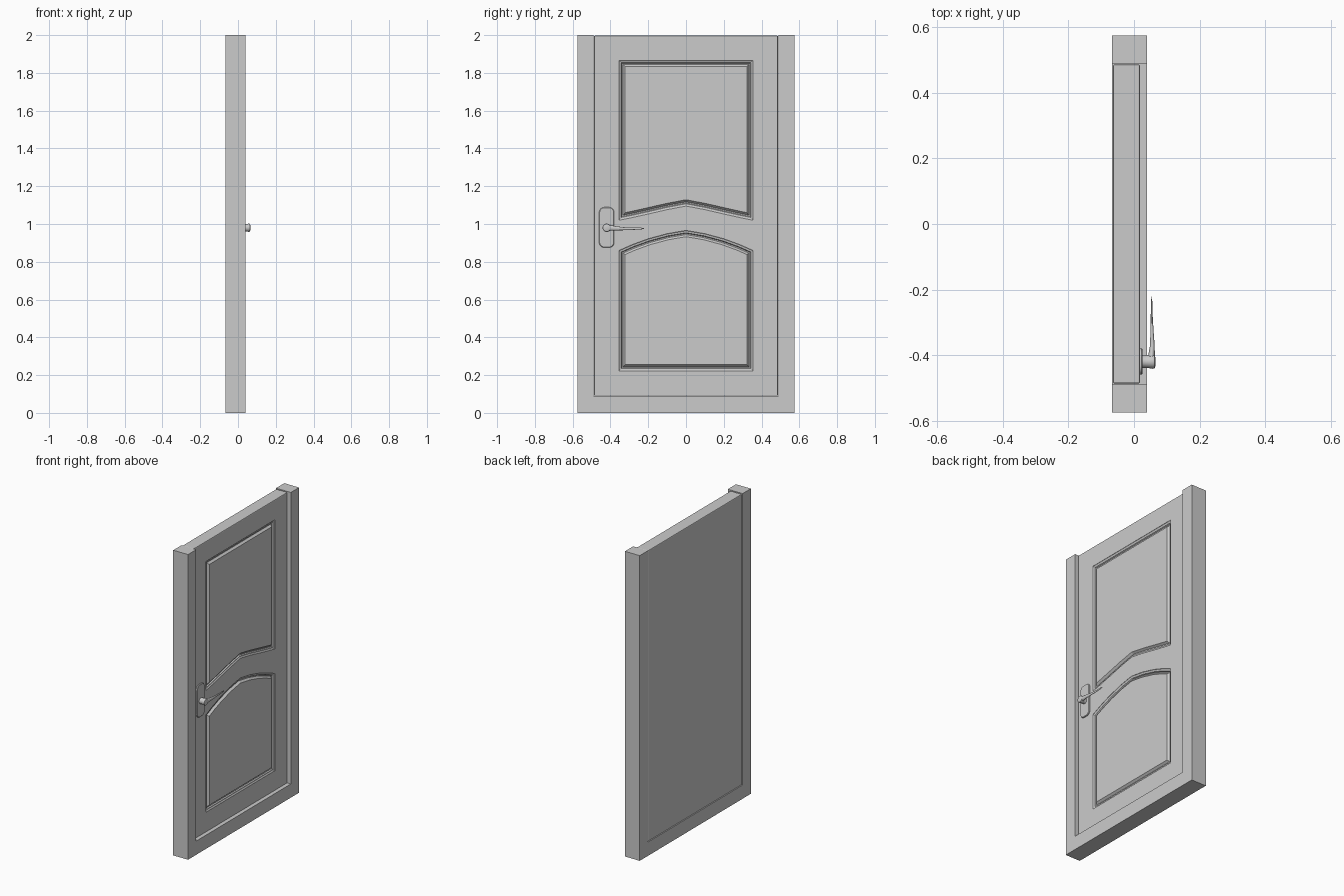
import bpy, bmesh, math
from mathutils import Vector

if "Cube" in bpy.data.objects:
    bpy.data.objects.remove(bpy.data.objects["Cube"])

FACE = 0.018  # x of the door's front face


def finish(bm, name, smooth=False):
    bmesh.ops.recalc_face_normals(bm, faces=bm.faces)
    me = bpy.data.meshes.new(name)
    bm.to_mesh(me)
    bm.free()
    ob = bpy.data.objects.new(name, me)
    bpy.context.collection.objects.link(ob)
    if smooth:
        bpy.ops.object.select_all(action='DESELECT')
        ob.select_set(True)
        bpy.context.view_layer.objects.active = ob
        bpy.ops.object.shade_smooth_by_angle(angle=math.radians(40))
    return ob


def loft(name, rings, smooth=False, closed=False):
    """Skin a list of point rings; cap the ends or join last to first."""
    bm = bmesh.new()
    vs = [[bm.verts.new(p) for p in r] for r in rings]
    pairs = list(zip(vs, vs[1:])) + ([(vs[-1], vs[0])] if closed else [])
    n = len(vs[0])
    for a, b in pairs:
        for i in range(n):
            j = (i + 1) % n
            bm.faces.new((a[i], a[j], b[j], b[i]))
    if not closed:
        bm.faces.new(vs[0])
        bm.faces.new(vs[-1])
    return finish(bm, name, smooth)


def inset(pts, d):
    """Mitred inward offset of a counter-clockwise outline."""
    out = []
    for i, p in enumerate(pts):
        p, a, b = Vector(p), Vector(pts[i - 1]), Vector(pts[(i + 1) % len(pts)])
        e, f = (p - a).normalized(), (b - p).normalized()
        n1, n2 = Vector((-e.y, e.x)), Vector((-f.y, f.x))
        out.append(p + (n1 + n2) * d / (1 + n1.dot(n2)))
    return out


def at_x(x, pts):
    return [(x, p[0], p[1]) for p in pts]


def rounded_rect(cy, cz, hy, hz, r, seg=6):
    pts = []
    for k, (sy, sz) in enumerate(((1, 1), (-1, 1), (-1, -1), (1, -1))):
        for i in range(seg + 1):
            t = math.pi / 2 * (k + i / seg)
            pts.append((cy + sy * (hy - r) + r * math.cos(t),
                        cz + sz * (hz - r) + r * math.sin(t)))
    return pts


# U-shaped frame, open at the top
half = [(0.49, 0.09), (0.49, 2), (0.575, 2), (0.575, 0)]
u = half + [(-y, z) for y, z in reversed(half)]
loft("door_frame", [at_x(-0.067, u), at_x(0.04, u)])

# Door leaf with a small edge bevel
leaf_outline = [(-0.487, 0.091), (0.487, 0.091), (0.487, 1.997), (-0.487, 1.997)]
leaf = loft("door_leaf", [at_x(-0.064, leaf_outline), at_x(FACE, leaf_outline)])
bev = leaf.modifiers.new("edge_bevel", 'BEVEL')
bev.width = 0.005
bev.segments = 2

# Panel outlines, counter-clockwise, mirrored from half curves
W = 0.355


def mirrored(half_curve):
    return [(-y, z) for y, z in reversed(half_curve[1:])] + half_curve


upper = mirrored([(0, 1.095), (0.1, 1.076), (0.2, 1.053), (0.28, 1.035), (W, 1.02)])
upper += [(W, 1.866), (-W, 1.866)]
arch = mirrored([(0, 0.966), (0.1, 0.949), (0.2, 0.922), (0.28, 0.893), (W, 0.86)])
lower = [(-W, 0.222), (W, 0.222)] + arch[::-1]

# Moulded grooves: (distance inward, height from the face)
groove = [(0, 0.01), (0, -0.001), (0.005, -0.005), (0.012, -0.006), (0.016, -0.013),
          (0.022, -0.013), (0.033, 0), (0.033, 0.01)]
for name, outline in (("upper", upper), ("lower", lower)):
    cutter = loft(name + "_panel_groove_cutter",
                  [at_x(FACE + h, inset(outline, d)) for d, h in groove], closed=True)
    cutter.hide_render = True
    cutter.hide_set(True)
    mod = leaf.modifiers.new(name + "_groove", 'BOOLEAN')
    mod.operation = 'DIFFERENCE'
    mod.solver = 'EXACT'
    mod.object = cutter

# Handle plate
plate = rounded_rect(-0.42, 0.982, 0.04, 0.107, 0.028)
loft("handle_plate", [at_x(FACE - 0.002, plate), at_x(FACE + 0.005, plate),
                      at_x(FACE + 0.008, inset(plate, 0.003))], smooth=True)

# Handle hub turned about the x axis
hub = [(0.022, 0.021), (0.028, 0.019), (0.045, 0.02), (0.058, 0.022), (0.063, 0.02), (0.065, 0.014)]
loft("handle_hub", [[(x, -0.42 + r * math.cos(t), 0.98 + r * math.sin(t))
                     for t in (math.tau * i / 24 for i in range(24))]
                    for x, r in hub], smooth=True)

# Tapering lever: (y, centre x, centre z, half depth, half height)
lever = [(-0.42, 0.052, 0.98, 0.011, 0.018), (-0.395, 0.054, 0.979, 0.0095, 0.014),
         (-0.37, 0.056, 0.977, 0.007, 0.011), (-0.33, 0.055, 0.975, 0.005, 0.008),
         (-0.28, 0.054, 0.975, 0.003, 0.006), (-0.24, 0.054, 0.976, 0.002, 0.005),
         (-0.222, 0.054, 0.976, 0.001, 0.002)]
loft("handle_lever", [[(cx + a * math.cos(t), y, cz + b * math.sin(t))
                       for t in (math.tau * i / 16 for i in range(16))]
                      for y, cx, cz, a, b in lever], smooth=True)
